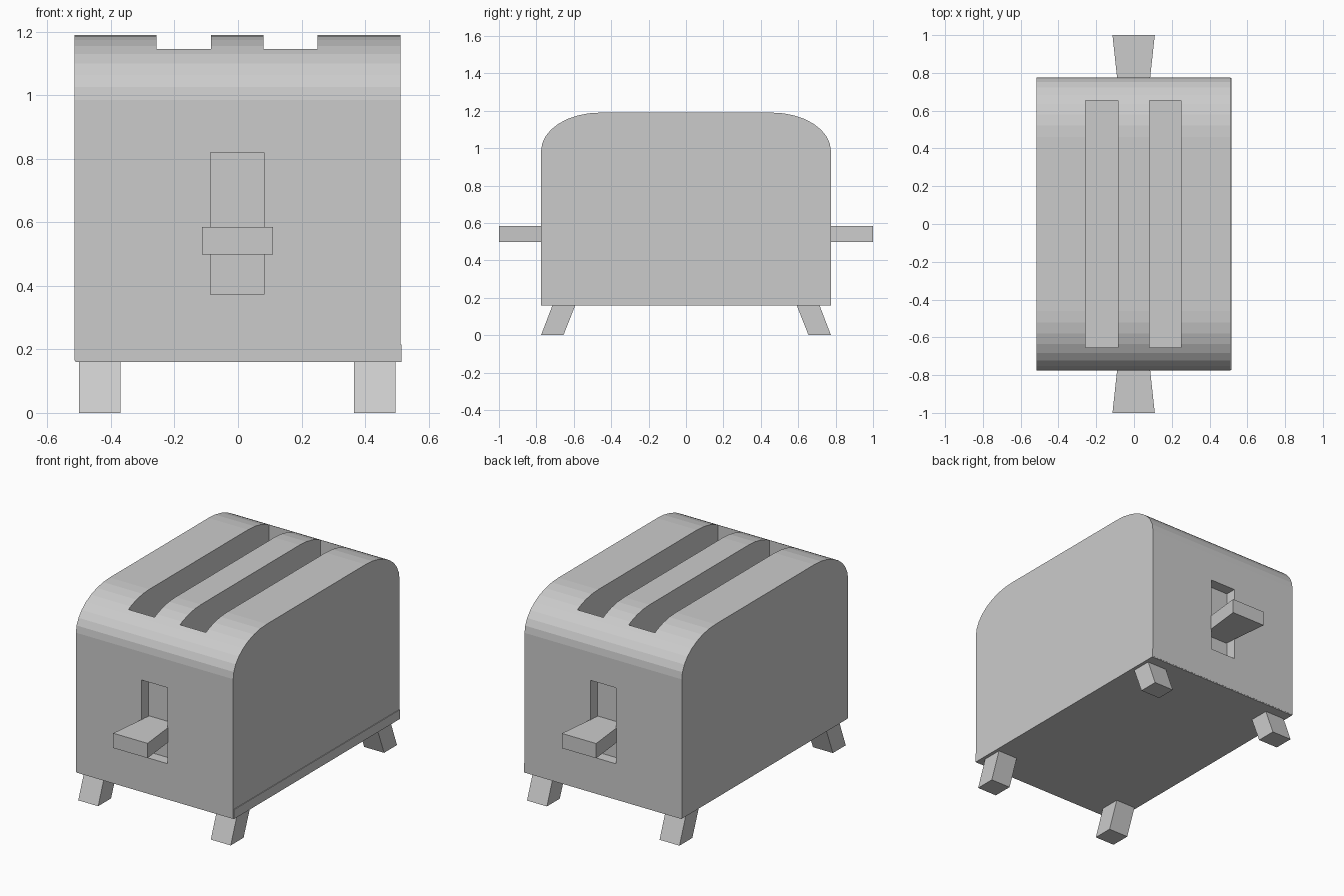
import bpy
import math

if "Cube" in bpy.data.objects:
    bpy.data.objects.remove(bpy.data.objects["Cube"])


def add_mesh(name, verts, faces):
    mesh = bpy.data.meshes.new(name)
    mesh.from_pydata(verts, [], faces)
    obj = bpy.data.objects.new(name, mesh)
    bpy.context.collection.objects.link(obj)
    return obj


def prism(name, ring_a, ring_b):
    """Solid between two matching rings of points."""
    n = len(ring_a)
    faces = [tuple(range(n))[::-1], tuple(range(n, 2 * n))]
    faces += [(i, (i + 1) % n, n + (i + 1) % n, n + i) for i in range(n)]
    obj = add_mesh(name, ring_a + ring_b, faces)
    import bmesh
    bm = bmesh.new()
    bm.from_mesh(obj.data)
    bmesh.ops.recalc_face_normals(bm, faces=bm.faces)
    bm.to_mesh(obj.data)
    bm.free()
    return obj


def rect(x0, x1, y0, y1, z):
    return [(x0, y0, z), (x1, y0, z), (x1, y1, z), (x0, y1, z)]


def box(name, x0, x1, y0, y1, z0, z1):
    return prism(name, rect(x0, x1, y0, y1, z0), rect(x0, x1, y0, y1, z1))


# Body: side profile with elliptical shoulders, extruded along x
SEG = 8
arc = [(0.46 + 0.315 * math.cos(i * math.pi / 2 / SEG),
        0.985 + 0.205 * math.sin(i * math.pi / 2 / SEG)) for i in range(SEG + 1)]
profile = [(0.775, 0.165)] + arc
profile += [(-y, z) for y, z in reversed(profile)]
body = prism("body", [(-0.515, y, z) for y, z in profile],
             [(0.511, y, z) for y, z in profile])

# Bread slots and lever slots cut out of the body
cutters = [box("bread_slot_cutter", x0, x1, -0.655, 0.655, 0.21, 1.4)
           for x0, x1 in ((-0.256, -0.085), (0.081, 0.25))]
cutters += [box("lever_slot_cutter", -0.087, 0.082, *ys, 0.372, 0.82)
            for ys in ((-0.9, -0.71), (0.71, 0.9))]
bpy.context.view_layer.objects.active = body
for cutter in cutters:
    cutter.hide_render = True
    mod = body.modifiers.new("slot", 'BOOLEAN')
    mod.operation = 'DIFFERENCE'
    mod.solver = 'EXACT'
    mod.object = cutter
    bpy.ops.object.modifier_apply(modifier=mod.name)
    bpy.data.objects.remove(cutter)

# Base plate
box("base_plate", -0.512, 0.515, -0.774, 0.774, 0.16, 0.215)

# Levers (flared outwards) and splayed feet, front and back
for side, s in (("front", -1), ("back", 1)):
    def lever_ring(half, y):
        return [(-half - 0.002, y, 0.498), (half - 0.002, y, 0.498),
                (half - 0.002, y, 0.585), (-half - 0.002, y, 0.585)]
    prism(side + "_lever", lever_ring(0.08, s * 0.705), lever_ring(0.112, s * 1.0))
    for hand, x0, x1 in (("left", -0.5, -0.37), ("right", 0.365, 0.495)):
        prism(f"{side}_{hand}_foot",
              rect(x0, x1, s * 0.655, s * 0.775, 0.0),
              rect(x0, x1, s * 0.59, s * 0.712, 0.165))
